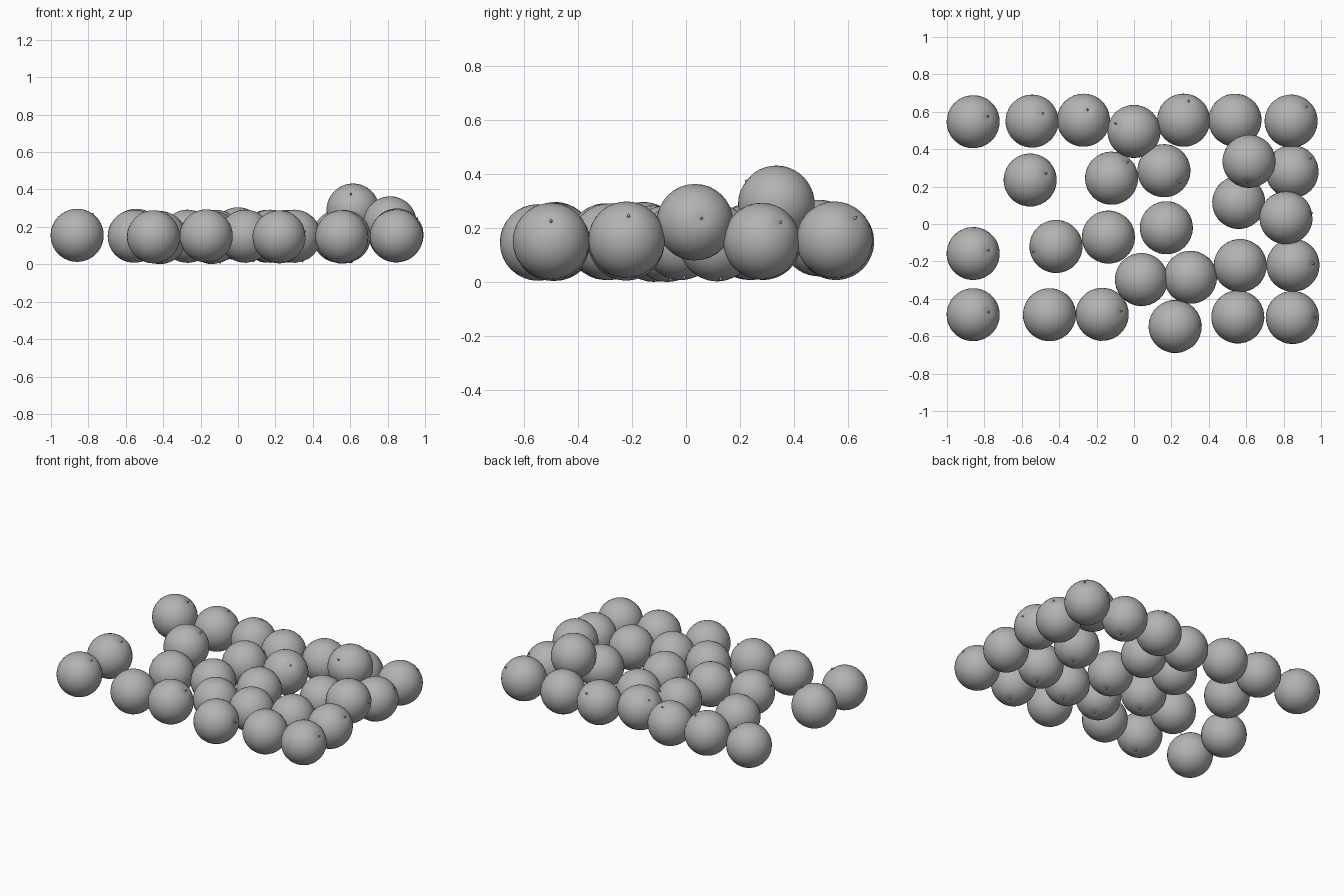
import bpy, bmesh
from math import exp
from mathutils import Vector, Matrix

R = 0.142

# Shared fruit mesh: smooth ball with a small dimple and stem nub at its +z pole
bm = bmesh.new()
bmesh.ops.create_uvsphere(bm, u_segments=32, v_segments=20, radius=R)
for v in bm.verts:
    if v.co.z > 0:
        d = (v.co.x ** 2 + v.co.y ** 2) ** 0.5
        v.co.z -= 0.006 * exp(-(d / 0.02) ** 2)
bmesh.ops.create_cone(bm, cap_ends=True, segments=8, radius1=0.006, radius2=0.004,
                      depth=0.014, matrix=Matrix.Translation((0, 0, R - 0.003)))
for f in bm.faces:
    f.smooth = True
mesh = bpy.data.meshes.new("fruit")
bm.to_mesh(mesh)
bm.free()

# Dark grey skin
skin = bpy.data.materials.new("dark_grey")
skin.diffuse_color = (0.45, 0.45, 0.45, 1)
mesh.materials.append(skin)

down = (0.3, 0.1, -0.95)

# Each fruit: centre x, y, z and the direction its stem points
fruits = [
    # back row
    (-.86, .547, .155, (.57, .2, .8)), (-.545, .55, .155, (.42, .3, .85)),
    (-.27, .555, .15, (.15, .4, .9)), (0, .495, .163, (-.7, .3, .65)),
    (.265, .555, .15, (.2, .73, .65)), (.54, .555, .15, down),
    (.84, .55, .157, (.6, .55, .58)),
    # second row, one fruit resting on top
    (-.555, .235, .15, (.6, .25, .75)), (-.12, .245, .15, (.6, .6, .5)),
    (.16, .285, .15, (.6, -.45, .65)), (.615, .335, .29, (-.08, -.78, .6)),
    (.845, .28, .152, (.7, .5, .5)), (.56, .115, .145, down),
    # middle row, one fruit slightly raised
    (.813, .033, .222, (.98, .18, .1)), (-.86, -.158, .155, (.57, .12, .8)),
    (-.417, -.12, .143, (-.85, -.2, .45)), (-.137, -.07, .143, down),
    (.173, -.02, .15, down), (.04, -.297, .15, down),
    (.302, -.285, .15, down), (.568, -.222, .148, down),
    (.85, -.22, .157, (.77, .05, .63)),
    # front row
    (-.86, -.485, .155, (.6, .1, .8)), (-.452, -.485, .147, down),
    (-.17, -.483, .152, (.72, .12, .68)), (.22, -.548, .147, (.98, .05, .2)),
    (.555, -.497, .147, down), (.847, -.5, .152, (.85, 0, .53)),
]

for x, y, z, stem in fruits:
    ob = bpy.data.objects.new("fruit", mesh)
    ob.location = (x, y, z)
    ob.rotation_euler = Vector(stem).to_track_quat('Z', 'Y').to_euler()
    bpy.context.collection.objects.link(ob)
